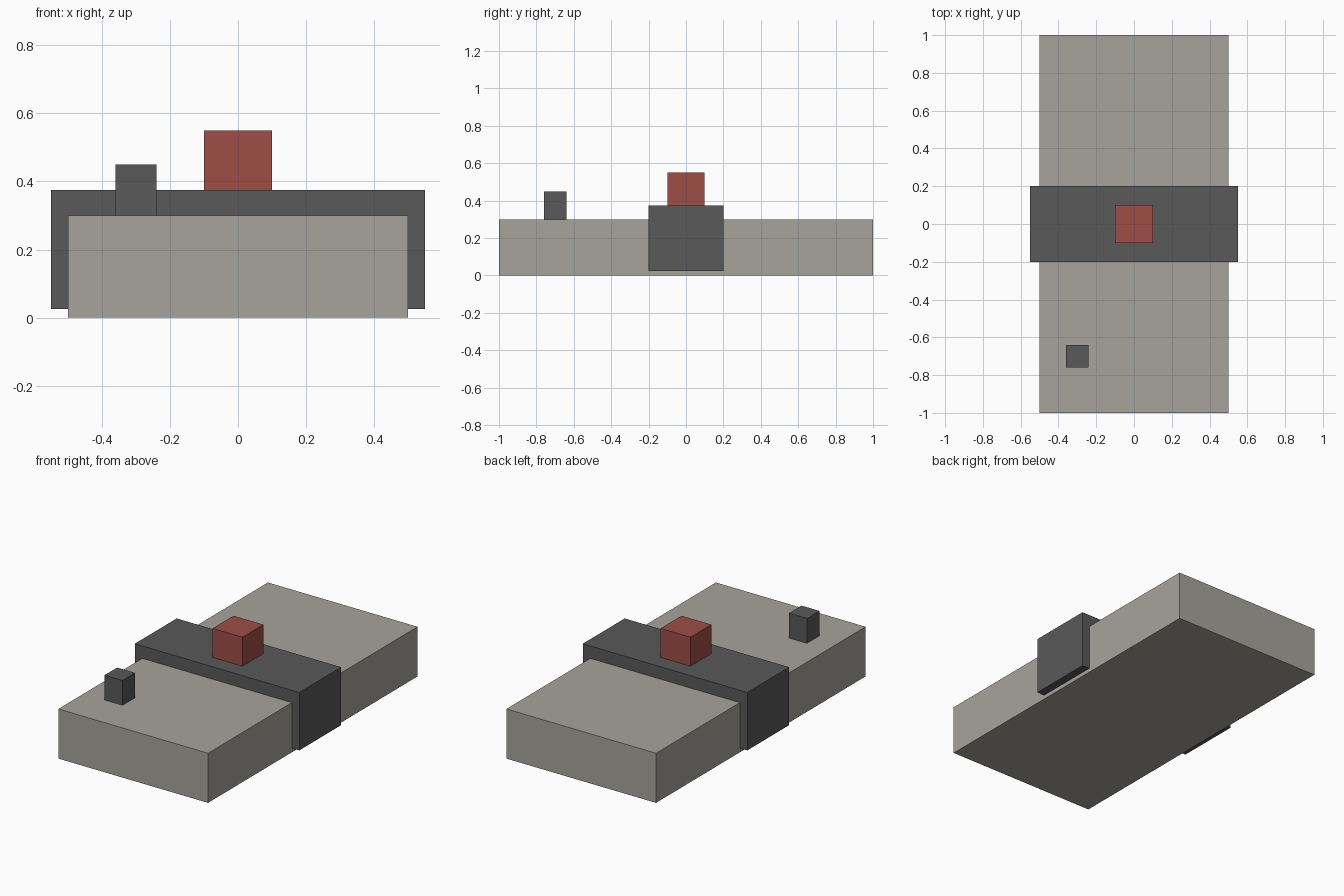
import bpy

if "Cube" in bpy.data.objects:
    bpy.data.objects.remove(bpy.data.objects["Cube"])


def material(name, rgb):
    mat = bpy.data.materials.new(name)
    mat.diffuse_color = (*rgb, 1.0)
    mat.use_nodes = True
    mat.node_tree.nodes["Principled BSDF"].inputs["Base Color"].default_value = mat.diffuse_color
    return mat


def box(name, center, size, mat):
    """Flat-faced box; size is the full extent on each axis."""
    bpy.ops.mesh.primitive_cube_add(size=1, location=center)
    obj = bpy.context.object
    obj.name = name
    obj.scale = size
    bpy.ops.object.transform_apply(location=False, rotation=False, scale=True)
    obj.data.materials.append(mat)
    return obj


stone = material("warm_grey", (0.38, 0.37, 0.325))
dark = material("dark_grey", (0.10, 0.10, 0.10))
red = material("dull_red", (0.34, 0.075, 0.06))

# Long slab standing on the ground
box("base_slab", (0, 0, 0.15), (1.0, 2.0, 0.30), stone)

# Wide band wrapped over the middle of the slab
box("middle_band", (0, 0, 0.20), (1.1, 0.4, 0.35), dark)

# Red block on top of the band
box("top_block", (0, 0, 0.4625), (0.2, 0.2, 0.175), red)

# Small post near the front left corner
box("corner_post", (-0.30, -0.70, 0.375), (0.12, 0.12, 0.15), dark)
